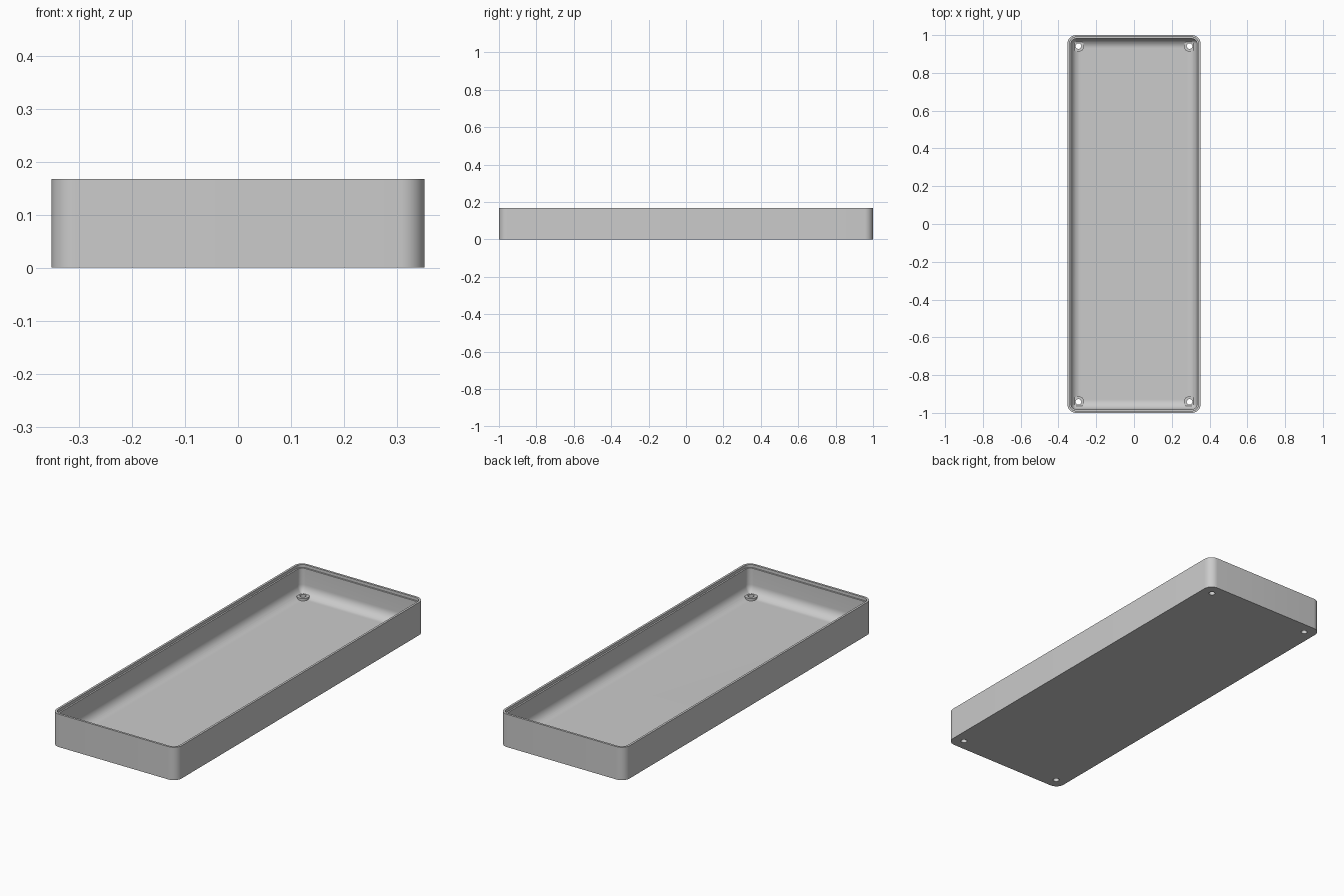
import bpy, bmesh, math

if "Cube" in bpy.data.objects:
    bpy.data.objects.remove(bpy.data.objects["Cube"], do_unlink=True)

HALF_X, HALF_Y, HEIGHT = 0.352, 1.0, 0.167
CORNER, WALL, LIP = 0.045, 0.019, 0.011
FLOOR, FILLET = 0.02, 0.05
HOLE_X, HOLE_Y = 0.294, 0.942

grey = bpy.data.materials.new("light grey plastic")
grey.use_nodes = True
grey.diffuse_color = (0.6, 0.6, 0.6, 1)
grey.node_tree.nodes["Principled BSDF"].inputs["Base Color"].default_value = grey.diffuse_color


def make_object(name, bm):
    bmesh.ops.recalc_face_normals(bm, faces=bm.faces)
    mesh = bpy.data.meshes.new(name)
    bm.to_mesh(mesh)
    bm.free()
    mesh.materials.append(grey)
    obj = bpy.data.objects.new(name, mesh)
    bpy.context.collection.objects.link(obj)
    return obj


def ring(bm, inset, z, steps=10):
    """Rounded rectangle, inset from the outer outline."""
    r = max(CORNER - inset, 0.012)
    cx, cy = HALF_X - inset - r, HALF_Y - inset - r
    verts = []
    for q, (sx, sy) in enumerate([(1, 1), (-1, 1), (-1, -1), (1, -1)]):
        for i in range(steps + 1):
            a = math.pi / 2 * (q + i / steps)
            verts.append(bm.verts.new((sx * cx + r * math.cos(a), sy * cy + r * math.sin(a), z)))
    return verts


def cylinder(name, radius, low, high, x, y):
    bm = bmesh.new()
    bmesh.ops.create_cone(bm, cap_ends=True, segments=40, radius1=radius, radius2=radius, depth=high - low)
    bmesh.ops.translate(bm, verts=bm.verts, vec=(x, y, (low + high) / 2))
    return make_object(name, bm)


def boolean(obj, other, operation):
    mod = obj.modifiers.new(other.name, 'BOOLEAN')
    mod.operation = operation
    mod.solver = 'EXACT'
    mod.object = other
    bpy.context.view_layer.objects.active = obj
    bpy.ops.object.modifier_apply(modifier=mod.name)
    bpy.data.objects.remove(other, do_unlink=True)


# Tray shell: outer wall, stepped rim, inner wall and floor fillet
profile = [(0, 0), (0, HEIGHT), (LIP, HEIGHT), (LIP, HEIGHT - 0.015), (WALL, HEIGHT - 0.015)]
for i in range(11):
    a = math.pi / 2 * i / 10
    profile.append((WALL + FILLET * (1 - math.cos(a)), FLOOR + FILLET * (1 - math.sin(a))))

bm = bmesh.new()
rings = [ring(bm, inset, z) for inset, z in profile]
for low, high in zip(rings, rings[1:]):
    for i in range(len(low)):
        j = (i + 1) % len(low)
        bm.faces.new((low[i], low[j], high[j], high[i]))
bm.faces.new(rings[0])
bm.faces.new(rings[-1])
tray = make_object("tray", bm)

# Screw bosses in the four corners, with holes through the floor
for sx in (-1, 1):
    for sy in (-1, 1):
        x, y = sx * HOLE_X, sy * HOLE_Y
        boolean(tray, cylinder("screw_boss", 0.03, 0.01, 0.032, x, y), 'UNION')
        boolean(tray, cylinder("screw_hole", 0.015, -0.05, 0.1, x, y), 'DIFFERENCE')

bpy.ops.object.select_all(action='DESELECT')
tray.select_set(True)
bpy.context.view_layer.objects.active = tray
bpy.ops.object.shade_smooth_by_angle(angle=math.radians(30))
